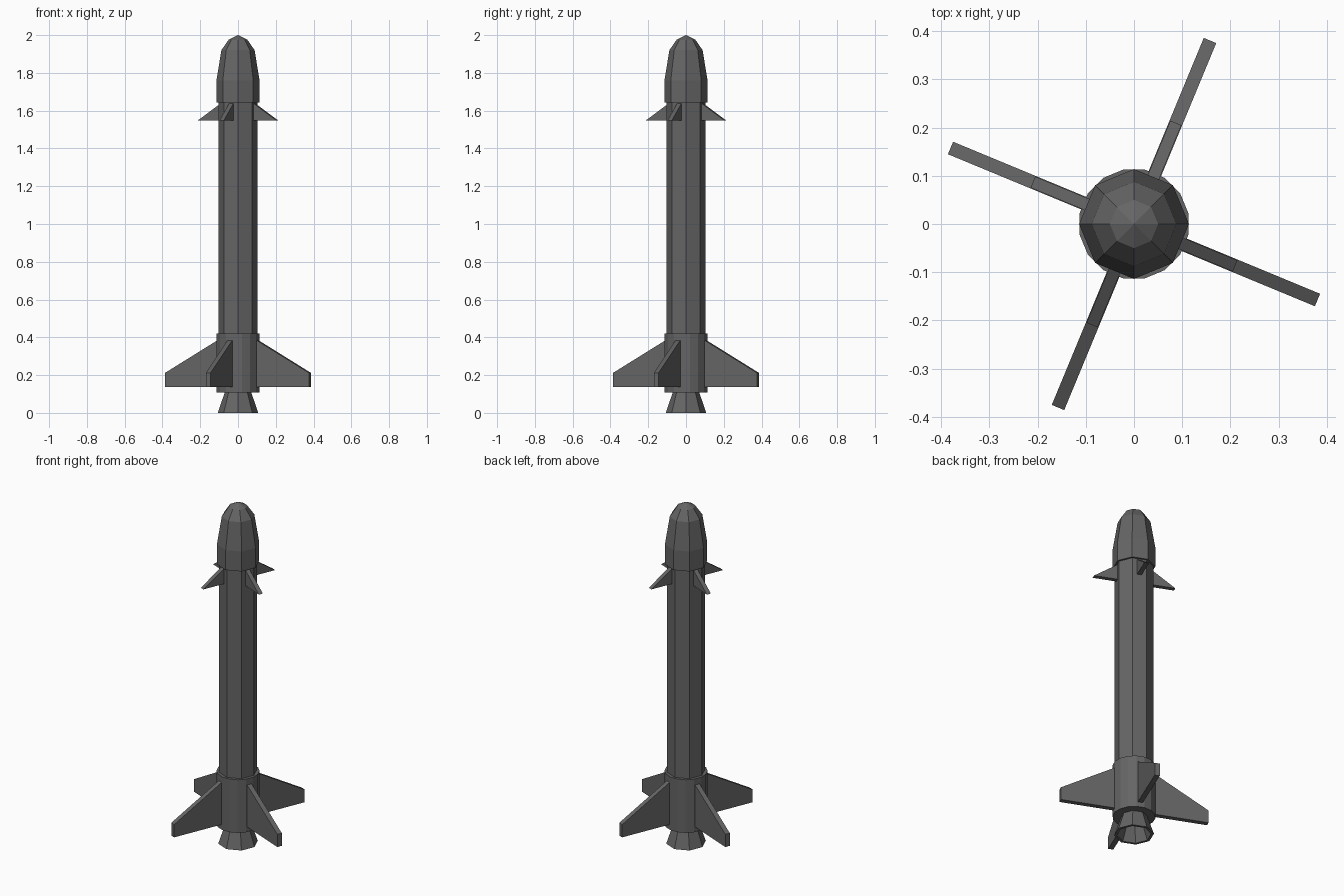
import bpy, bmesh
from math import cos, sin, radians

if "Cube" in bpy.data.objects:
    bpy.data.objects.remove(bpy.data.objects["Cube"])

# Dark grey paint shared by every part
paint = bpy.data.materials.new("dark_grey")
paint.diffuse_color = (0.13, 0.13, 0.13, 1)
paint.use_nodes = True
paint.node_tree.nodes["Principled BSDF"].inputs["Base Color"].default_value = paint.diffuse_color


def make_object(name, bm):
    bmesh.ops.recalc_face_normals(bm, faces=bm.faces)
    mesh = bpy.data.meshes.new(name)
    bm.to_mesh(mesh)
    bm.free()
    mesh.materials.append(paint)
    ob = bpy.data.objects.new(name, mesh)
    bpy.context.collection.objects.link(ob)
    return ob


def lathe(name, profile, sides=8, turn=0):
    """Flat-faced solid from (radius, z) points; radius 0 is an apex."""
    bm = bmesh.new()
    rings = []
    for r, z in profile:
        if r == 0:
            rings.append([bm.verts.new((0, 0, z))] * sides)
        else:
            angles = [radians(turn + 360 * i / sides) for i in range(sides)]
            rings.append([bm.verts.new((r * cos(a), r * sin(a), z)) for a in angles])
    for low, high in zip(rings, rings[1:]):
        for i in range(sides):
            j = (i + 1) % sides
            corners = list(dict.fromkeys((low[i], low[j], high[j], high[i])))
            bm.faces.new(corners)
    return make_object(name, bm)


def fins(name, outline, thickness):
    """Four flat plates around the body from a (radius, z) outline."""
    for k in range(4):
        a = radians(-22.5 + 90 * k)
        bm = bmesh.new()
        sides = []
        for s in (-thickness / 2, thickness / 2):
            sides.append([bm.verts.new((r * cos(a) - s * sin(a),
                                        r * sin(a) + s * cos(a), z))
                          for r, z in outline])
        bm.faces.new(sides[0])
        bm.faces.new(sides[1][::-1])
        n = len(outline)
        for i in range(n):
            j = (i + 1) % n
            bm.faces.new((sides[0][i], sides[0][j], sides[1][j], sides[1][i]))
        make_object(f"{name}_{k + 1}", bm)


# Main tube
lathe("body_tube", [(0, 0.38), (0.103, 0.38), (0.103, 1.66), (0, 1.66)])

# Faceted nose
lathe("nose_cone", [(0, 1.643), (0.114, 1.643), (0.114, 1.76), (0.088, 1.92),
                    (0.05, 1.975), (0, 2.0)])

# Thicker collar with chamfered corners that carries the tail fins
lathe("tail_collar", [(0, 0.108), (0.115, 0.108), (0.115, 0.42), (0, 0.42)],
      sides=16, turn=11.25)

# Hollow engine bell
lathe("engine_nozzle", [(0, 0.10), (0.055, 0.10), (0.092, 0), (0.107, 0),
                        (0.068, 0.115), (0, 0.115)])

# Large tail fins and small upper fins
fins("tail_fin", [(0.09, 0.137), (0.412, 0.137), (0.412, 0.212), (0.09, 0.397)], 0.028)
fins("upper_fin", [(0.09, 1.547), (0.227, 1.547), (0.09, 1.641)], 0.025)
